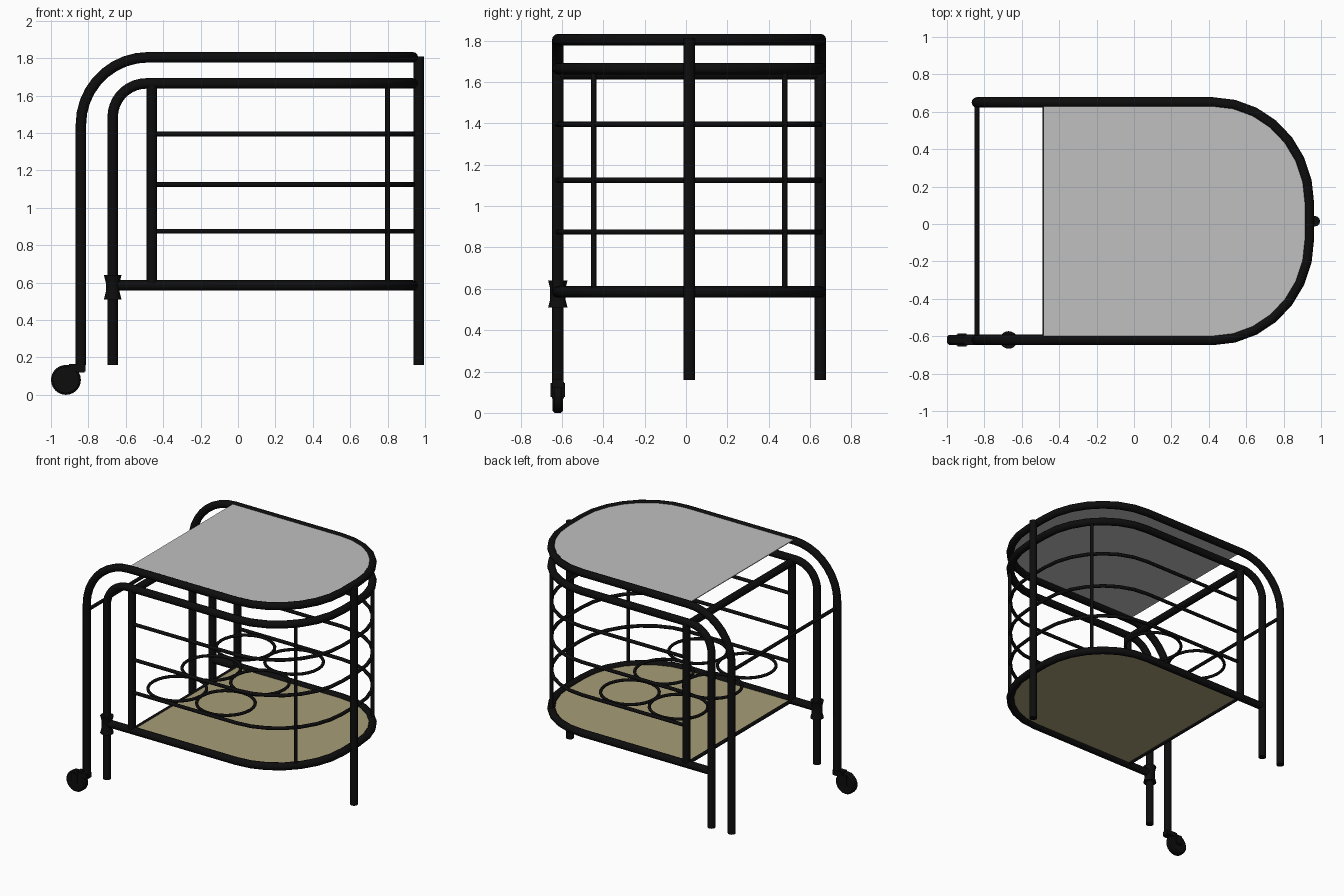
import bpy, bmesh, math
from mathutils import Vector

cube = bpy.data.objects.get("Cube")
if cube:
    bpy.data.objects.remove(cube, do_unlink=True)

MID, HALF = 0.015, 0.635          # centre line and half width of the frame
TUBE, WIRE = 0.028, 0.013         # tube and wire radii
REAR, POST = -0.84, -0.46         # outer legs and basket posts


def material(name, rgb):
    m = bpy.data.materials.new(name)
    m.use_nodes = True
    m.diffuse_color = (*rgb, 1)
    m.node_tree.nodes["Principled BSDF"].inputs["Base Color"].default_value = (*rgb, 1)
    return m


black = material("black metal", (0.004, 0.004, 0.004))
grey = material("grey top", (0.53, 0.53, 0.53))
tan = material("tan shelf", (0.39, 0.335, 0.185))


def smooth(ob):
    bpy.ops.object.select_all(action='DESELECT')
    ob.select_set(True)
    bpy.context.view_layer.objects.active = ob
    bpy.ops.object.shade_smooth_by_angle(angle=math.radians(40))


def tube(name, points, radius=TUBE, closed=False):
    """Round bar along a path, turned into a mesh."""
    cu = bpy.data.curves.new(name, 'CURVE')
    cu.dimensions = '3D'
    cu.bevel_depth = radius
    cu.bevel_resolution = 4
    cu.use_fill_caps = True
    sp = cu.splines.new('POLY')
    sp.points.add(len(points) - 1)
    for p, co in zip(sp.points, points):
        p.co = (*co, 1)
    sp.use_cyclic_u = closed
    temp = bpy.data.objects.new(name + "_path", cu)
    bpy.context.collection.objects.link(temp)
    bpy.context.view_layer.update()
    me = bpy.data.meshes.new_from_object(temp.evaluated_get(bpy.context.evaluated_depsgraph_get()))
    bpy.data.objects.remove(temp, do_unlink=True)
    return add_mesh(name, me, black)


def add_mesh(name, me, mat):
    me.materials.clear()
    me.materials.append(mat)
    ob = bpy.data.objects.new(name, me)
    bpy.context.collection.objects.link(ob)
    smooth(ob)
    return ob


def from_bmesh(name, bm, mat):
    me = bpy.data.meshes.new(name)
    bmesh.ops.recalc_face_normals(bm, faces=bm.faces)
    bm.to_mesh(me)
    bm.free()
    return add_mesh(name, me, mat)


def u_half(inset=0, steps=7):
    """Rounded end, from the -y side to the middle of the nose."""
    rx, ry = 0.515 - inset, 0.54 - inset
    return [(0.42 + rx * math.sin(t), MID - (HALF - 0.54) - ry * math.cos(t))
            for t in (math.pi / 2 * i / steps for i in range(steps + 1))]


def u_path(start, z, inset=0):
    """Flat U, open at the start end."""
    half = [(start, MID - HALF + inset)] + u_half(inset)
    both = half + [(x, 2 * MID - y) for x, y in reversed(half)]
    return [(x, y, z) for x, y in both]


def hoop(name, leg_x, z, bend):
    """U rail whose two ends bend down into legs."""
    leg = [(leg_x, MID - HALF, 0.16)]
    for i in range(10):
        t = math.pi / 2 * i / 9
        leg.append((leg_x + bend * (1 - math.cos(t)), MID - HALF, z - bend + bend * math.sin(t)))
    other = [(x, 2 * MID - y, h) for x, y, h in reversed(leg)]
    tube(name, leg + u_path(leg_x + bend + 0.01, z)[1:-1] + other)


def panel(name, start, z, inset, mat):
    bm = bmesh.new()
    face = bm.faces.new([bm.verts.new(p) for p in u_path(start, z, inset)])
    ext = bmesh.ops.extrude_face_region(bm, geom=[face])
    bmesh.ops.translate(bm, vec=(0, 0, -0.006),
                        verts=[v for v in ext["geom"] if isinstance(v, bmesh.types.BMVert)])
    from_bmesh(name, bm, mat)


def lathe(name, profile, centre, axis='Z', steps=20):
    bm = bmesh.new()
    verts = [bm.verts.new((r, 0, h)) for r, h in profile]
    edges = [bm.edges.new(pair) for pair in zip(verts, verts[1:])]
    bmesh.ops.spin(bm, geom=verts + edges, axis=(0, 0, 1), cent=(0, 0, 0),
                   angle=math.tau, steps=steps)
    bmesh.ops.remove_doubles(bm, verts=bm.verts, dist=0.0005)
    for v in bm.verts:
        if axis == 'Y':
            v.co = Vector((v.co.x, v.co.z, v.co.y))
        v.co += Vector(centre)
    from_bmesh(name, bm, black)


def box(name, low, high):
    bm = bmesh.new()
    bmesh.ops.create_cube(bm, size=1)
    for v in bm.verts:
        v.co = [(a + b) / 2 + c * (b - a) for a, b, c in zip(low, high, v.co)]
    bmesh.ops.bevel(bm, geom=bm.edges[:], offset=0.006, segments=2, affect='EDGES')
    from_bmesh(name, bm, black)


# Frame hoops, lower rail and nose leg
hoop("outer_hoop", REAR, 1.805, 0.36)
hoop("inner_hoop", -0.67, 1.665, 0.18)
tube("lower_rail", u_path(-0.67, 0.585))
tube("nose_leg", [(0.967, MID, 0.16), (0.967, MID, 1.81)])

# Table top and shelf
panel("table_top", -0.485, 1.822, 0.016, grey)
panel("shelf", POST - 0.01, 0.59, 0.008, tan)

# Basket wires
for i, z in enumerate((0.875, 1.125, 1.395)):
    tube(f"basket_wire_{i + 1}", u_path(POST, z), WIRE)

# Basket posts and upright wires, one on each side
for side, label in ((-1, "front"), (1, "back")):
    y = MID + side * HALF
    tube(f"{label}_post", [(POST, y, 0.585), (POST, y, 1.665)])
    y = MID + side * 0.462
    tube(f"{label}_upright_wire", [(0.8, y, 0.585), (0.8, y, 1.665)], WIRE)

# Cross bars
for name, x, z, r in (("basket_top_bar", POST, 1.64, TUBE),
                      ("shelf_edge_bar", POST, 0.585, WIRE),
                      ("leg_brace", REAR, 1.395, WIRE)):
    tube(name, [(x, MID - HALF, z), (x, MID + HALF, z)], r)

# Bottle rings
for col in range(2):
    for row in range(3):
        cx, cy = -0.235 + 0.41 * col, MID + 0.41 * (row - 1)
        ring = [(cx + 0.203 * math.cos(a), cy + 0.203 * math.sin(a), 0.875)
                for a in (math.tau * k / 28 for k in range(28))]
        tube(f"bottle_ring_{col * 3 + row + 1}", ring, 0.011, closed=True)

# Collar on one inner leg
lathe("leg_collar", [(0.02, 0.51), (0.047, 0.51), (0.037, 0.55), (0.037, 0.6),
                     (0.047, 0.64), (0.02, 0.64)], (-0.67, MID - HALF, 0))

# Single castor wheel
y = MID - HALF
lathe("castor_wheel", [(0, -0.026), (0.07, -0.026), (0.08, -0.016), (0.08, 0.016),
                       (0.07, 0.026), (0, 0.026)], (-0.92, y, 0.08), 'Y', 24)
box("castor_housing", (-0.95, y - 0.035, 0.07), (-0.89, y + 0.035, 0.15))
box("castor_mount", (-0.91, y - 0.028, 0.12), (-0.815, y + 0.028, 0.165))
